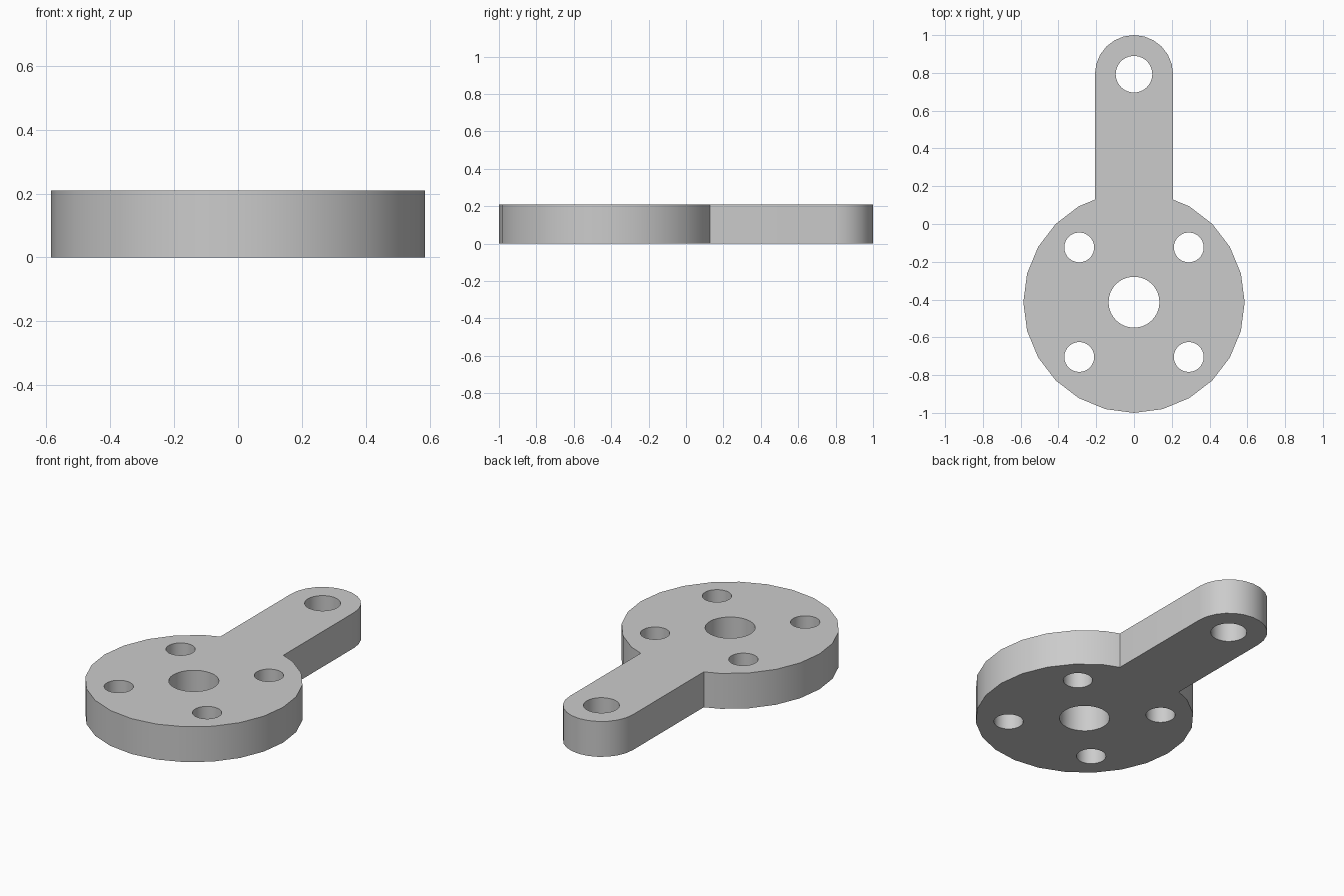
import bpy, bmesh
from math import sin, cos, radians

cube = bpy.data.objects.get("Cube")
if cube:
    bpy.data.objects.remove(cube, do_unlink=True)

HEIGHT = 0.21
HUB_Y, HUB_R = -0.414, 0.586
TIP_Y, ARM_R = 0.793, 0.207
JOIN_Y = 0.129          # where the arm sides meet the hub rim


def arc(x, y, r, start, end, step=15):
    return [(x + r * cos(radians(a)), y + r * sin(radians(a)))
            for a in range(start, end + 1, step)]


def circle(x, y, r):
    return arc(x, y, r, 0, 348, 12)


# Outer outline: round arm tip, then the hub rim
outline = (arc(0, TIP_Y, ARM_R, 0, 180) + [(-ARM_R, JOIN_Y)]
           + arc(0, HUB_Y, HUB_R, 120, 420) + [(ARM_R, JOIN_Y)])

# Centre bore, arm hole and four mounting holes
loops = [outline, circle(0, HUB_Y, 0.135), circle(0, TIP_Y, 0.097)]
for sx in (-1, 1):
    for sy in (-1, 1):
        loops.append(circle(sx * 0.29, HUB_Y + sy * 0.29, 0.079))

# Filled and extruded flat profile
profile = bpy.data.curves.new("lever_profile", "CURVE")
profile.dimensions = "2D"
profile.fill_mode = "BOTH"
profile.extrude = HEIGHT / 2
for points in loops:
    spline = profile.splines.new("POLY")
    spline.points.add(len(points) - 1)
    for p, (x, y) in zip(spline.points, points):
        p.co = (x, y, 0, 1)
    spline.use_cyclic_u = True

temp = bpy.data.objects.new("profile_helper", profile)
bpy.context.collection.objects.link(temp)
bpy.context.view_layer.update()
mesh = bpy.data.meshes.new_from_object(temp)
bpy.data.objects.remove(temp, do_unlink=True)

# Weld into one solid standing on the ground
bm = bmesh.new()
bm.from_mesh(mesh)
bmesh.ops.remove_doubles(bm, verts=bm.verts, dist=0.0005)
bmesh.ops.translate(bm, verts=bm.verts, vec=(0, 0, HEIGHT / 2))
bmesh.ops.recalc_face_normals(bm, faces=bm.faces)
bm.to_mesh(mesh)
bm.free()

# Plain grey metal
grey = bpy.data.materials.new("light_grey")
grey.use_nodes = True
colour = (0.6, 0.6, 0.6, 1)
grey.diffuse_color = colour
grey.node_tree.nodes["Principled BSDF"].inputs["Base Color"].default_value = colour
mesh.materials.clear()
mesh.materials.append(grey)

lever = bpy.data.objects.new("lever_arm_plate", mesh)
bpy.context.collection.objects.link(lever)
bpy.ops.object.select_all(action="DESELECT")
lever.select_set(True)
bpy.context.view_layer.objects.active = lever
bpy.ops.object.shade_smooth_by_angle(angle=radians(30))
